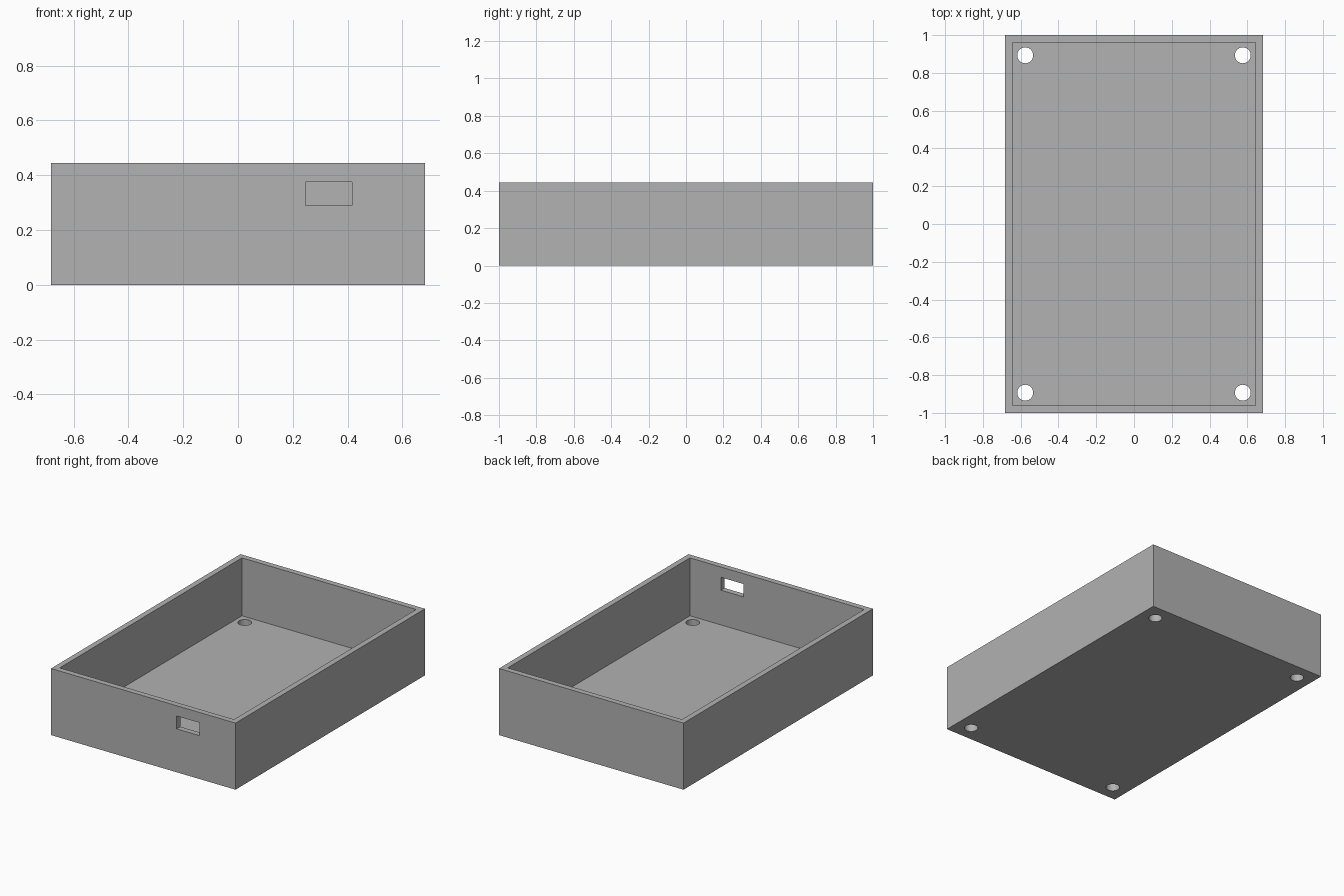
import bpy

# Remove the default cube
cube = bpy.data.objects.get("Cube")
if cube:
    bpy.data.objects.remove(cube, do_unlink=True)

HALF_X, HALF_Y, HEIGHT = 0.682, 1.0, 0.445
WALL, FLOOR = 0.038, 0.058
HOLE_X, HOLE_Y, HOLE_R = 0.576, 0.893, 0.042

grey = bpy.data.materials.new("grey plastic")
grey.use_nodes = True
colour = (0.445, 0.445, 0.445, 1)
grey.diffuse_color = colour
grey.node_tree.nodes["Principled BSDF"].inputs["Base Color"].default_value = colour


def box(name, low, high):
    """Axis-aligned box between two corners."""
    centre = [(a + b) / 2 for a, b in zip(low, high)]
    bpy.ops.mesh.primitive_cube_add(size=1, location=centre)
    obj = bpy.context.object
    obj.name = name
    obj.scale = [b - a for a, b in zip(low, high)]
    bpy.ops.object.transform_apply(location=True, rotation=False, scale=True)
    obj.data.materials.append(grey)
    return obj


def cut(target, cutter):
    """Subtract the cutter, then discard it."""
    cutter.hide_render = True
    mod = target.modifiers.new("cut", "BOOLEAN")
    mod.operation = "DIFFERENCE"
    mod.solver = "EXACT"
    mod.object = cutter
    bpy.context.view_layer.objects.active = target
    bpy.ops.object.modifier_apply(modifier=mod.name)
    bpy.data.objects.remove(cutter, do_unlink=True)


# Open tray with thin walls
tray = box("enclosure_tray", (-HALF_X, -HALF_Y, 0), (HALF_X, HALF_Y, HEIGHT))
inner_x, inner_y = HALF_X - WALL, HALF_Y - WALL
cut(tray, box("cavity_cutter", (-inner_x, -inner_y, FLOOR), (inner_x, inner_y, HEIGHT + 0.2)))

# Port opening through the front wall
cut(tray, box("port_cutter", (0.247, -HALF_Y - 0.1, 0.29), (0.416, -HALF_Y + 0.1, 0.376)))

# Screw holes in the floor corners
for sx in (-1, 1):
    for sy in (-1, 1):
        bpy.ops.mesh.primitive_cylinder_add(
            vertices=48, radius=HOLE_R, depth=0.3, location=(sx * HOLE_X, sy * HOLE_Y, 0))
        hole = bpy.context.object
        hole.name = "screw_hole_cutter"
        hole.data.materials.append(grey)
        cut(tray, hole)

# Smooth the hole walls, keep every edge sharp
bpy.ops.object.select_all(action="DESELECT")
tray.select_set(True)
bpy.context.view_layer.objects.active = tray
bpy.ops.object.shade_smooth_by_angle(angle=0.5)
